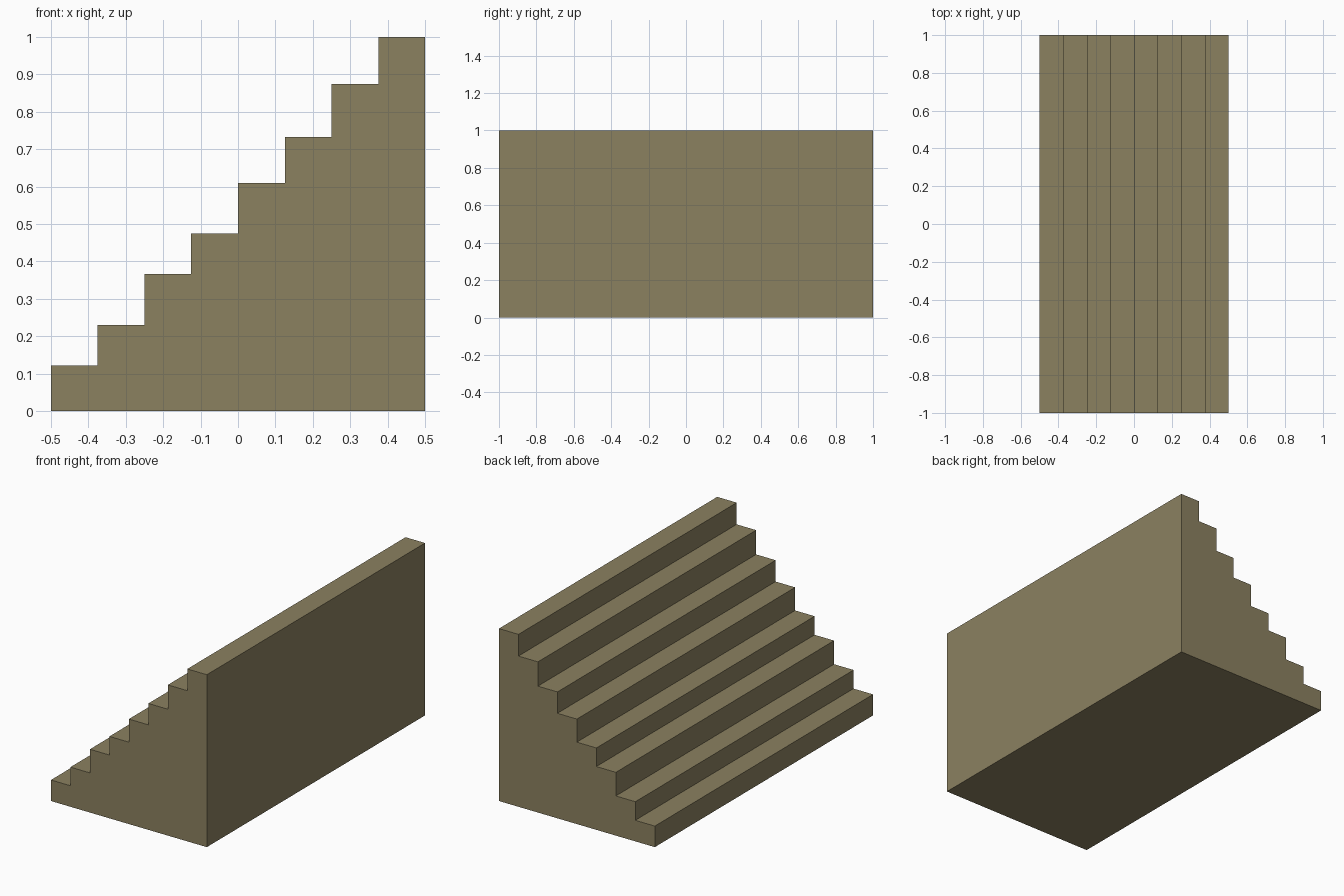
import bpy
import bmesh

if "Cube" in bpy.data.objects:
    bpy.data.objects.remove(bpy.data.objects["Cube"])

# Measured tread heights, lowest to highest
HEIGHTS = [0.122, 0.23, 0.367, 0.475, 0.609, 0.733, 0.874, 1.0]
TREAD = 1.0 / len(HEIGHTS)

stone = bpy.data.materials.new("olive_stone")
stone.diffuse_color = (0.26, 0.22, 0.118, 1.0)
stone.use_nodes = True
stone.node_tree.nodes["Principled BSDF"].inputs["Base Color"].default_value = stone.diffuse_color

# Stepped side profile in x, z
profile = [(0.5, 0.0), (-0.5, 0.0)]
for i, h in enumerate(HEIGHTS):
    x = -0.5 + i * TREAD
    profile += [(x, h), (x + TREAD, h)]

# Extrude the profile across the full width
bm = bmesh.new()
side = bm.faces.new([bm.verts.new((x, -1.0, z)) for x, z in profile])
result = bmesh.ops.extrude_face_region(bm, geom=[side], use_keep_orig=True)
moved = [g for g in result["geom"] if isinstance(g, bmesh.types.BMVert)]
bmesh.ops.translate(bm, verts=moved, vec=(0.0, 2.0, 0.0))
bmesh.ops.recalc_face_normals(bm, faces=bm.faces)

mesh = bpy.data.meshes.new("staircase")
bm.to_mesh(mesh)
bm.free()
mesh.materials.append(stone)
stairs = bpy.data.objects.new("staircase", mesh)
bpy.context.collection.objects.link(stairs)
